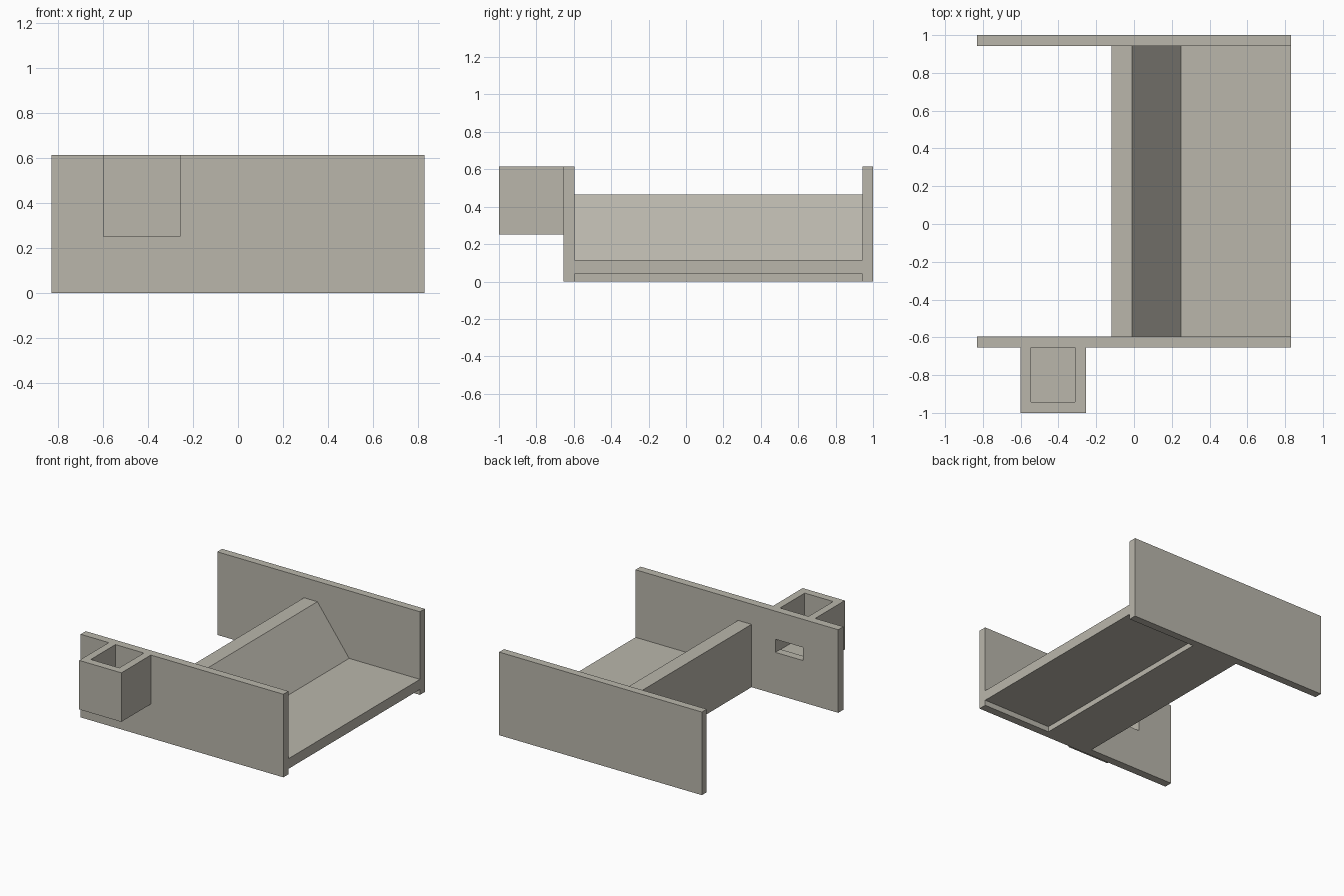
import bpy
import bmesh
from mathutils import Vector

cube = bpy.data.objects.get("Cube")
if cube:
    bpy.data.objects.remove(cube, do_unlink=True)

# Single warm grey finish
grey = bpy.data.materials.new("warm_grey")
grey.use_nodes = True
colour = (0.49, 0.47, 0.41, 1)
grey.diffuse_color = colour
grey.node_tree.nodes["Principled BSDF"].inputs["Base Color"].default_value = colour


def extrude(name, outline, y0, y1):
    """Solid from an x-z outline swept between two y positions."""
    bm = bmesh.new()
    face = bm.faces.new([bm.verts.new((x, y0, z)) for x, z in outline])
    swept = bmesh.ops.extrude_face_region(bm, geom=[face])
    verts = [v for v in swept["geom"] if isinstance(v, bmesh.types.BMVert)]
    bmesh.ops.translate(bm, verts=verts, vec=Vector((0, y1 - y0, 0)))
    bmesh.ops.recalc_face_normals(bm, faces=bm.faces)
    mesh = bpy.data.meshes.new(name)
    bm.to_mesh(mesh)
    bm.free()
    mesh.materials.append(grey)
    obj = bpy.data.objects.new(name, mesh)
    bpy.context.collection.objects.link(obj)
    return obj


def box(name, x0, x1, y0, y1, z0, z1):
    return extrude(name, [(x0, z0), (x1, z0), (x1, z1), (x0, z1)], y0, y1)


def combine(target, tool, operation):
    """Apply a boolean and discard the tool."""
    mod = target.modifiers.new(operation, "BOOLEAN")
    mod.operation = operation
    mod.solver = "EXACT"
    mod.object = tool
    bpy.context.view_layer.objects.active = target
    bpy.ops.object.modifier_apply(modifier=mod.name)
    bpy.data.objects.remove(tool, do_unlink=True)


HALF = 0.83
TOP = 0.615
FRONT_OUT, FRONT_IN = -0.655, -0.595
BACK_IN = 0.943

# Side walls
back_wall = box("back_wall", -HALF, HALF, BACK_IN, 1, 0, TOP)
front_wall = box("front_wall", -HALF, HALF, FRONT_OUT, FRONT_IN, 0, TOP)

# Open-topped pocket on the front wall, with a slot through to the inside
combine(front_wall, box("pocket", -0.6, -0.255, -1, -0.63, 0.252, TOP), "UNION")
combine(front_wall, box("pocket_cavity", -0.545, -0.312, -0.943, FRONT_OUT, 0.305, 0.8), "DIFFERENCE")
combine(front_wall, box("slot", -0.542, -0.315, -0.7, -0.5, 0.31, 0.407), "DIFFERENCE")

# Floor, sloped ridge and raised underside in one cross-section
extrude("floor_and_ridge", [
    (HALF, 0.04), (HALF, 0.115), (0.25, 0.115), (-0.01, 0.465),
    (-0.12, 0.465), (-0.12, 0), (0.265, 0), (0.265, 0.04),
], FRONT_IN, BACK_IN)
